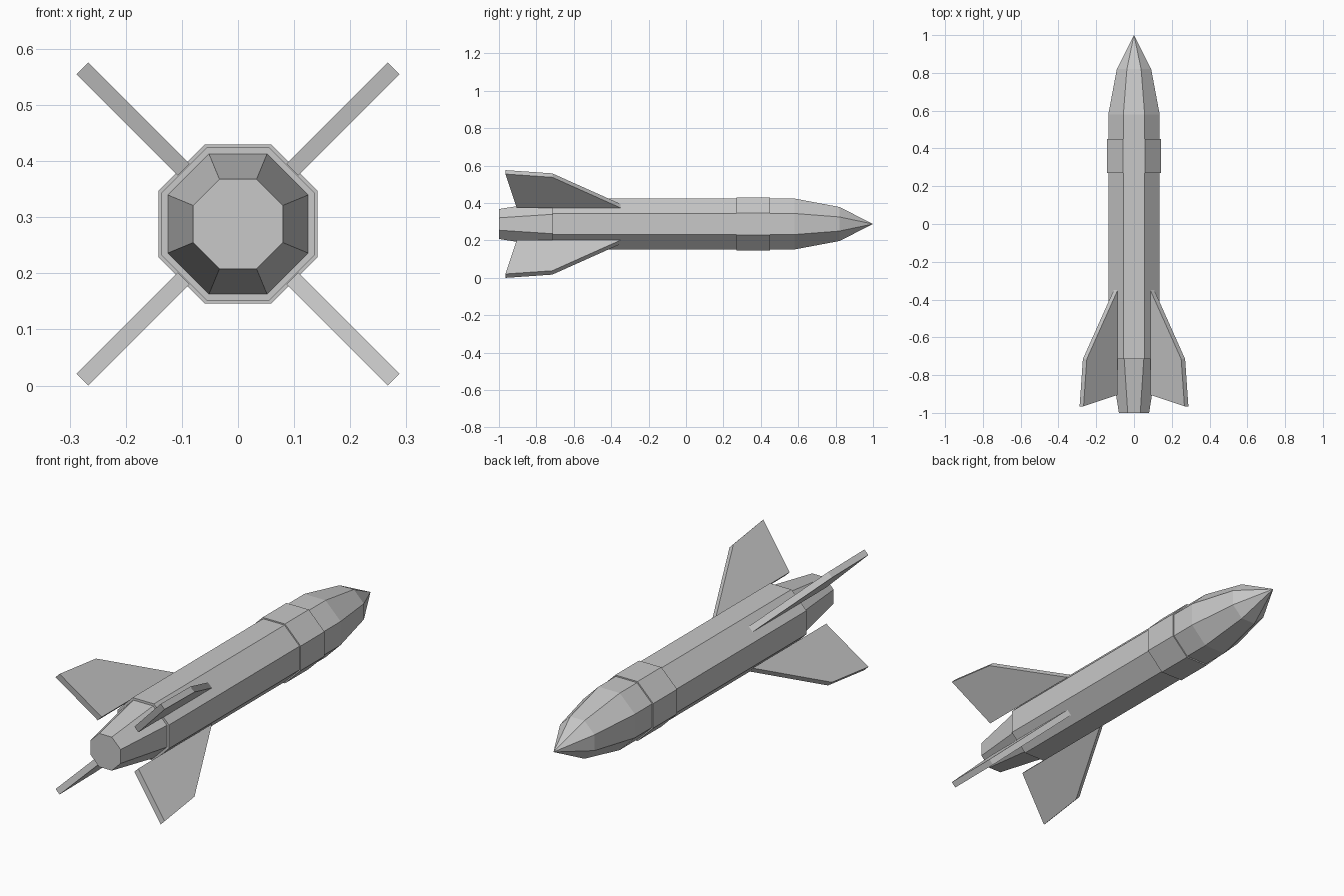
import bpy
import bmesh
from math import cos, sin, pi

SIDES = 8
AXIS_Z = 0.288

if "Cube" in bpy.data.objects:
    bpy.data.objects.remove(bpy.data.objects["Cube"], do_unlink=True)

# Plain grey for the whole model
grey = bpy.data.materials.new("light grey")
grey.use_nodes = True
colour = (0.58, 0.58, 0.58, 1)
grey.diffuse_color = colour
grey.node_tree.nodes["Principled BSDF"].inputs["Base Color"].default_value = colour


def finish(name, bm):
    """Turn a bmesh into a flat shaded, grey object."""
    bmesh.ops.recalc_face_normals(bm, faces=bm.faces)
    mesh = bpy.data.meshes.new(name)
    bm.to_mesh(mesh)
    bm.free()
    mesh.materials.append(grey)
    obj = bpy.data.objects.new(name, mesh)
    bpy.context.collection.objects.link(obj)
    return obj


def octagon_tube(name, profile):
    """Loft (y, apothem) stations along y; a zero apothem makes a point."""
    bm = bmesh.new()
    rings = []
    for y, apothem in profile:
        r = apothem / cos(pi / SIDES)
        count = SIDES if r > 0 else 1
        angles = [(i + 0.5) * 2 * pi / SIDES for i in range(count)]
        rings.append([bm.verts.new((r * cos(a), y, AXIS_Z + r * sin(a))) for a in angles])
    for a, b in zip(rings, rings[1:]):
        for i in range(SIDES):
            j = (i + 1) % SIDES
            if len(b) == 1:
                bm.faces.new((a[i], a[j], b[0]))
            else:
                bm.faces.new((a[i], a[j], b[j], b[i]))
    for ring in (rings[0], rings[-1]):
        if len(ring) > 1:
            bm.faces.new(ring)
    return finish(name, bm)


def fin(name, angle, outline, thickness):
    """Extrude a (y, radius) outline into a plate standing out at an angle."""
    bm = bmesh.new()
    sides = []
    for t in (-thickness / 2, thickness / 2):
        sides.append([bm.verts.new((r * cos(angle) - t * sin(angle), y,
                                    AXIS_Z + r * sin(angle) + t * cos(angle)))
                      for y, r in outline])
    a, b = sides
    bm.faces.new(a)
    bm.faces.new(b)
    for i in range(len(a)):
        j = (i + 1) % len(a)
        bm.faces.new((a[i], a[j], b[j], b[i]))
    return finish(name, bm)


# Body with pointed nose, raised collar and tapered tail
octagon_tube("body_and_nose", [(-0.715, 0.136), (0.58, 0.136), (0.82, 0.091), (1.0, 0)])
octagon_tube("collar", [(0.27, 0.142), (0.45, 0.142)])
octagon_tube("tail_nozzle", [(-1.0, 0.08), (-0.715, 0.125)])

# Four swept fins on the diagonals
FIN = [(-0.35, 0.137), (-0.715, 0.368), (-0.965, 0.3925), (-0.905, 0.137)]
for i, name in enumerate(("upper_left", "upper_right", "lower_right", "lower_left")):
    fin(name + "_fin", pi / 4 + i * pi / 2, FIN, 0.0295)
